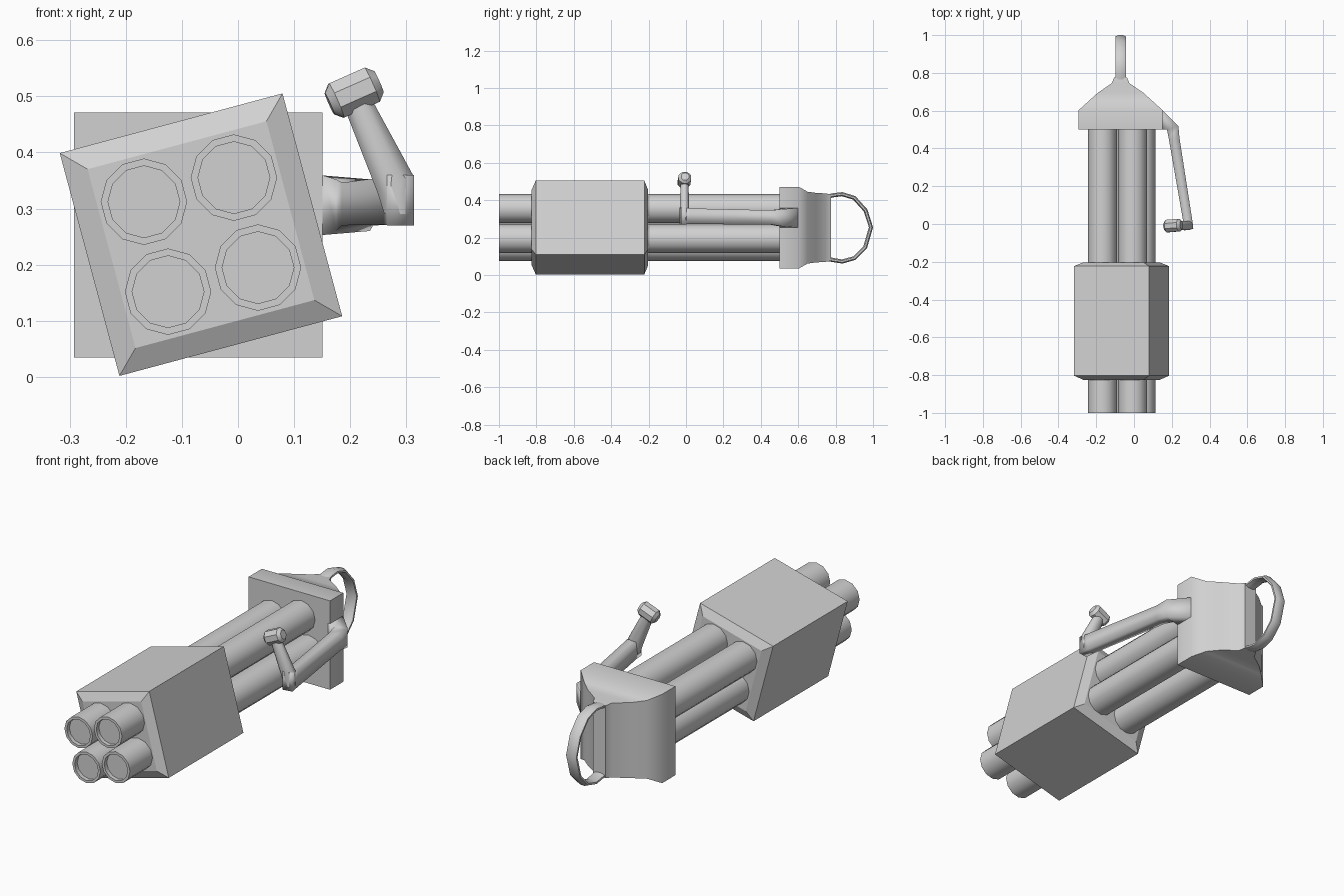
import bpy, bmesh, math
from mathutils import Vector

if "Cube" in bpy.data.objects:
    bpy.data.objects.remove(bpy.data.objects["Cube"])

grey = bpy.data.materials.new("plain grey")
grey.use_nodes = True
grey.diffuse_color = (0.64, 0.64, 0.64, 1)
grey.node_tree.nodes["Principled BSDF"].inputs["Base Color"].default_value = grey.diffuse_color


def loft(name, stations, sides, smooth=None):
    """Skin closed rings; each station is (centre, half axis u, half axis v)."""
    bm = bmesh.new()
    size = math.sqrt(2) if sides == 4 else 1
    rings = []
    for c, u, v in stations:
        ring = []
        for i in range(sides):
            a = math.tau * (i + 0.5) / sides
            p = Vector(c) + size * (math.cos(a) * Vector(u) + math.sin(a) * Vector(v))
            ring.append(bm.verts.new(p))
        rings.append(ring)
    for a, b in zip(rings, rings[1:]):
        for i in range(sides):
            j = (i + 1) % sides
            bm.faces.new((a[i], a[j], b[j], b[i]))
    bm.faces.new(rings[0])
    bm.faces.new(rings[-1])
    bmesh.ops.recalc_face_normals(bm, faces=bm.faces)
    mesh = bpy.data.meshes.new(name)
    bm.to_mesh(mesh)
    bm.free()
    mesh.materials.append(grey)
    obj = bpy.data.objects.new(name, mesh)
    bpy.context.collection.objects.link(obj)
    if smooth:
        bpy.ops.object.select_all(action='DESELECT')
        obj.select_set(True)
        bpy.context.view_layer.objects.active = obj
        bpy.ops.object.shade_smooth_by_angle(angle=math.radians(smooth))
    return obj


# Tilted square shroud with chamfered ends
tilt = math.radians(15)
U = Vector((math.cos(tilt), 0, math.sin(tilt)))
V = Vector((-math.sin(tilt), 0, math.cos(tilt)))
axis = Vector((-0.066, 0, 0.2535))


def across(y, half, offset=Vector()):
    return (axis + offset + Vector((0, y, 0)), U * half, V * half)


loft("barrel_shroud", [across(y, h) for y, h in
     ((-0.825, 0.165), (-0.803, 0.2055), (-0.223, 0.2055), (-0.203, 0.165))], 4)

# Four barrels with shallow recessed muzzles
for i, (a, b) in enumerate(((-1, -1), (1, -1), (1, 1), (-1, 1))):
    off = (U * a + V * b) * 0.083
    loft(f"barrel_{i + 1}", [across(y, r, off) for y, r in
         ((0.51, 0.077), (-1, 0.077), (-1, 0.064), (-0.98, 0.064))], 12, 35)

# Rear housing: square slab flaring down to a narrow vertical spine
loft("rear_housing", [((-0.071, y, 0.253), (hx, 0, 0), (0, 0, hz)) for y, hx, hz in
     ((0.5, 0.2215, 0.2185), (0.603, 0.2215, 0.2185), (0.65, 0.17, 0.192),
      (0.695, 0.12, 0.186), (0.745, 0.047, 0.183), (0.775, 0.034, 0.178))], 4, 60)

# Rear loop handle swept along its outline
path = [(0.75, 0.418), (0.785, 0.426), (0.835, 0.432), (0.9, 0.412), (0.96, 0.345),
        (0.989, 0.255), (0.958, 0.148), (0.9, 0.09), (0.835, 0.072), (0.785, 0.08), (0.75, 0.088)]
pts = [Vector((-0.071, y, z)) for y, z in path]
stations = []
for i, p in enumerate(pts):
    t = (pts[min(i + 1, len(pts) - 1)] - pts[max(i - 1, 0)]).normalized()
    stations.append((p, (0.03, 0, 0), t.cross(Vector((1, 0, 0))) * 0.012))
loft("rear_handle", stations, 8, 60)

# Side arm reaching forward from the housing
loft("side_arm", [
    ((0.14, 0.55, 0.306), (0, 0.05, 0), (0, 0, 0.053)),
    ((0.152, 0.55, 0.306), (0, 0.05, 0), (0, 0, 0.053)),
    ((0.205, 0.508, 0.306), (0.03, 0.009, 0), (0, 0, 0.046)),
    ((0.213, 0.45, 0.308), (0.028, 0.004, 0), (0, 0, 0.038)),
    ((0.284, 0.02, 0.314), (0.024, 0.004, 0), (0, 0, 0.042)),
    ((0.29, -0.03, 0.315), (0.024, 0.004, 0), (0, 0, 0.045))], 4, 100)

# Upright grip and its knob
loft("grip_stem", [
    ((0.286, -0.008, 0.29), (0.027, 0, 0), (0, 0.024, 0)),
    ((0.28, -0.008, 0.345), (0.035, 0, 0.015), (0, 0.027, 0)),
    ((0.21, -0.008, 0.495), (0.024, 0, 0.012), (0, 0.023, 0))], 8, 60)
start, end = Vector((0.163, -0.012, 0.487)), Vector((0.251, -0.005, 0.526))
d = (end - start).normalized()
side = d.cross(Vector((0, 1, 0))).normalized()
loft("grip_knob", [(start.lerp(end, f), side * r, d.cross(side) * r) for f, r in
     ((0, 0.022), (0.14, 0.036), (0.86, 0.036), (1, 0.022))], 8, 40)
